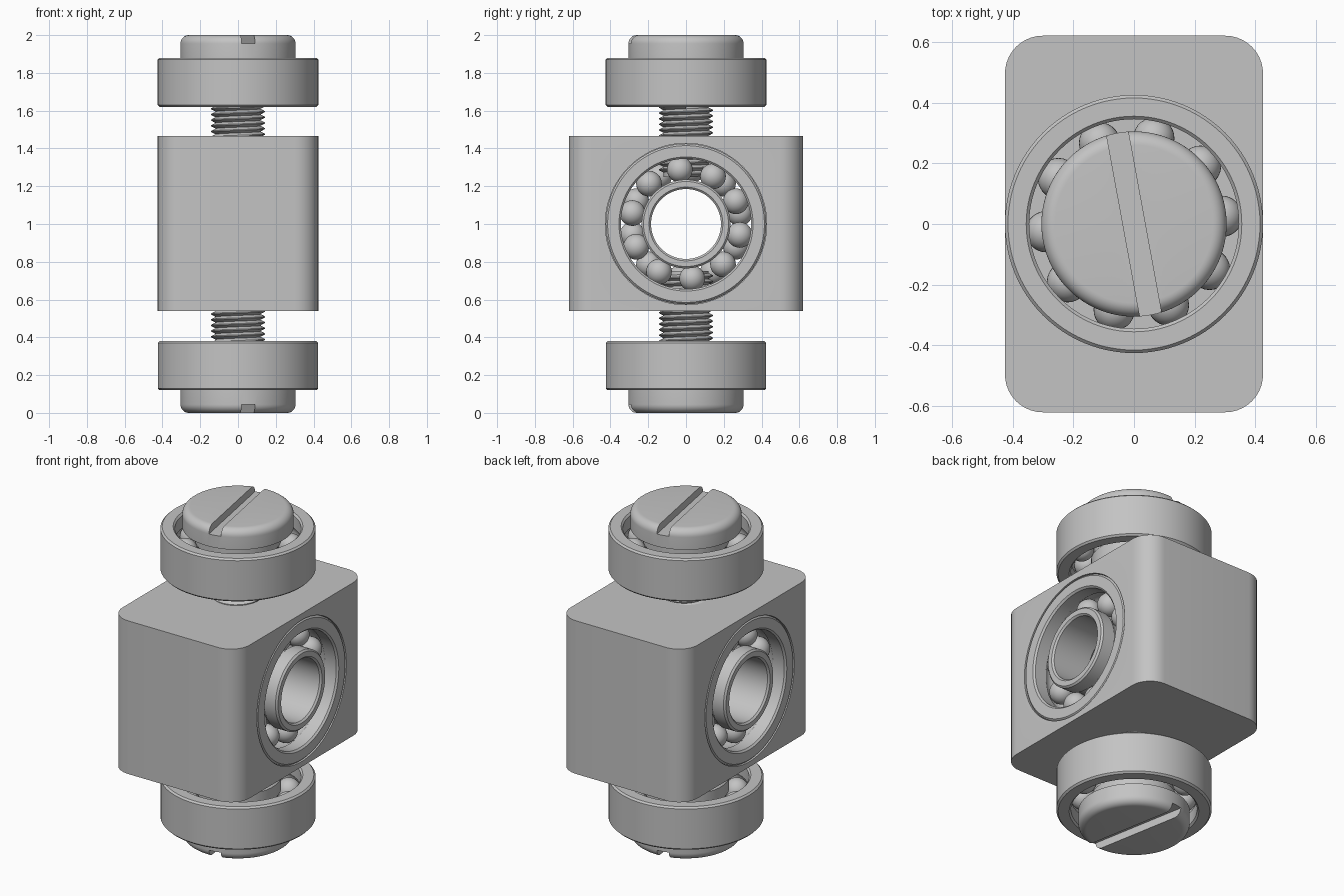
import bpy, bmesh
from math import sin, cos, pi, radians, acos
from mathutils import Matrix, Vector

default = bpy.data.objects.get("Cube")
if default:
    bpy.data.objects.remove(default, do_unlink=True)

steel = bpy.data.materials.new("plain_grey")
GREY = (0.55, 0.55, 0.55, 1)
steel.use_nodes = True
steel.diffuse_color = GREY
steel.node_tree.nodes["Principled BSDF"].inputs["Base Color"].default_value = GREY


def make(name, bm, matrix=None):
    """Turn a bmesh into an object with the shared material."""
    bmesh.ops.recalc_face_normals(bm, faces=bm.faces)
    mesh = bpy.data.meshes.new(name)
    bm.to_mesh(mesh)
    bm.free()
    mesh.materials.append(steel)
    obj = bpy.data.objects.new(name, mesh)
    obj.matrix_world = matrix or Matrix()
    bpy.context.collection.objects.link(obj)
    return obj


def lathe(name, profile, matrix=None, closed=True, steps=96):
    """Spin an (r, z) outline about the z axis."""
    bm = bmesh.new()
    vs = [bm.verts.new((r, 0, z)) for r, z in profile]
    pairs = list(zip(vs, vs[1:])) + ([(vs[-1], vs[0])] if closed else [])
    edges = [bm.edges.new(p) for p in pairs]
    bmesh.ops.spin(bm, geom=vs + edges, cent=(0, 0, 0), axis=(0, 0, 1),
                   angle=2 * pi, steps=steps)
    bmesh.ops.remove_doubles(bm, verts=bm.verts, dist=1e-5)
    return make(name, bm, matrix)


def bake(obj):
    """Replace the mesh with its modified result."""
    bpy.context.view_layer.update()
    graph = bpy.context.evaluated_depsgraph_get()
    mesh = bpy.data.meshes.new_from_object(obj.evaluated_get(graph))
    obj.modifiers.clear()
    obj.data = mesh


def cut(obj, cutter):
    mod = obj.modifiers.new("cut", "BOOLEAN")
    mod.operation, mod.object, mod.solver = "DIFFERENCE", cutter, "EXACT"
    bake(obj)
    bpy.data.objects.remove(cutter, do_unlink=True)


# Bearing sizes: half width, pitch radius, ball and groove radius, edge bevel
HW, PITCH, BALL, GROOVE, BEV = 0.13, 0.29, 0.068, 0.071, 0.01
LAND = 0.055
OUTER, BORE = 0.425, 0.185


def race(wall, side):
    """Closed ring outline: side +1 for the outer race, -1 for the inner."""
    land = PITCH + side * LAND
    lip = land + side * BEV
    back = wall - side * BEV
    a = acos(LAND / GROOVE)
    groove = [(PITCH + side * GROOVE * cos(t), GROOVE * sin(t))
              for t in [a * (i / 5 - 1) for i in range(11)]]
    return ([(back, -HW), (lip, -HW), (land, BEV - HW)] + groove +
            [(land, HW - BEV), (lip, HW), (back, HW),
             (wall, HW - BEV), (wall, BEV - HW)])


def bearing(label, matrix, first):
    """Two races and ten balls, axis along local z, centred on its middle."""
    lathe(label + "_outer_race", race(OUTER, 1), matrix)
    lathe(label + "_inner_race", race(BORE, -1), matrix)
    bm = bmesh.new()
    for i in range(10):
        a = radians(first + 36 * i)
        spot = Matrix.Translation((PITCH * cos(a), PITCH * sin(a), 0))
        bmesh.ops.create_uvsphere(bm, u_segments=28, v_segments=16,
                                  radius=BALL, matrix=spot)
    make(label + "_balls", bm, matrix)


def screw(label, matrix, slot_angle):
    """Slotted round head, plain shoulder and threaded shaft along +z."""
    r, top, f = 0.305, 1.0, 0.045
    fillet = [(r - f + f * cos(t), top - f + f * sin(t))
              for t in [pi / 2 * i / 8 for i in range(9)]]
    head = lathe(label + "_head", [(0, 0.88), (r, 0.88)] + fillet + [(0, top)], matrix, False)
    bm = bmesh.new()
    bmesh.ops.create_cube(bm, size=1, matrix=Matrix.Rotation(slot_angle, 4, "Z") @
                          Matrix.Translation((0, 0, 1)) @ Matrix.Diagonal((1, 0.072, 0.09, 1)))
    cut(head, make(label + "_slot_cutter", bm, matrix))

    lathe(label + "_shoulder", [(0, 0.62), (0.18, 0.62), (0.183, 0.63),
                                (0.183, 0.88), (0, 0.88)], matrix, False, 64)
    low, high, tip, step = 0.119, 0.143, 0.25, 0.03
    lathe(label + "_core", [(0, tip), (low, tip), (low, 0.63), (0, 0.63)], matrix, False, 48)
    bm = bmesh.new()
    outline = [(low, 0), (high, 0.42), (high, 0.58), (low, 1)]
    vs = [bm.verts.new((x, 0, tip + step * z)) for x, z in outline]
    for pair in zip(vs, vs[1:]):
        bm.edges.new(pair)
    thread = make(label + "_thread", bm, matrix)
    mod = thread.modifiers.new("helix", "SCREW")
    mod.axis, mod.angle, mod.screw_offset = "Z", 2 * pi, step
    mod.iterations, mod.steps, mod.render_steps = 12, 40, 40
    mod.use_merge_vertices, mod.use_normal_calculate = True, True
    bake(thread)


CENTRE = Matrix.Translation((0, 0, 1))
TO_SIDE = Matrix((Vector((0, 0, 1, 0)), Vector((1, 0, 0, 0)),
                  Vector((0, 1, 0, 0)), Vector((0, 0, 0, 1))))
SLOT = radians(100.4)

# Central block with rounded upright edges
bm = bmesh.new()
bmesh.ops.create_cube(bm, size=1, matrix=CENTRE @ Matrix.Translation((0, 0, 0.003)) @
                      Matrix.Diagonal((0.85, 1.24, 0.925, 1)))
upright = [e for e in bm.edges if abs(e.verts[0].co.z - e.verts[1].co.z) > 0.5]
bmesh.ops.bevel(bm, geom=upright, offset=0.125, segments=10, profile=0.5, affect="EDGES")
block = make("block", bm)

# Stepped cross bore seating a bearing on each side
seat, step, inner = OUTER + 0.002, 0.425 - 2 * HW, 0.36
cut(block, lathe("bore_cutter", [(0, -0.6), (seat, -0.6), (seat, -step), (inner, -step),
                                 (inner, step), (seat, step), (seat, 0.6), (0, 0.6)],
                 CENTRE @ TO_SIDE, False))

# Bearings set into the two sides
for label, turn in (("left", 0), ("right", pi)):
    bearing(label, CENTRE @ Matrix.Rotation(turn, 4, "Z") @ TO_SIDE @
            Matrix.Translation((0, 0, 0.425 - HW)), 24.5)

# Screws with bearings above and below; the lower set is flipped about the slot
flip = Matrix.Rotation(pi, 4, Vector((cos(SLOT), sin(SLOT), 0)))
for label, turn in (("top", Matrix()), ("bottom", flip)):
    place = CENTRE @ turn
    bearing(label, place @ Matrix.Translation((0, 0, 0.88 - HW)), 5)
    screw(label + "_screw", place, SLOT)

# Smooth shading with crisp edges
bpy.ops.object.select_all(action="DESELECT")
for obj in bpy.context.scene.objects:
    if obj.type == "MESH":
        obj.select_set(True)
        bpy.context.view_layer.objects.active = obj
bpy.ops.object.shade_smooth_by_angle(angle=radians(30))
